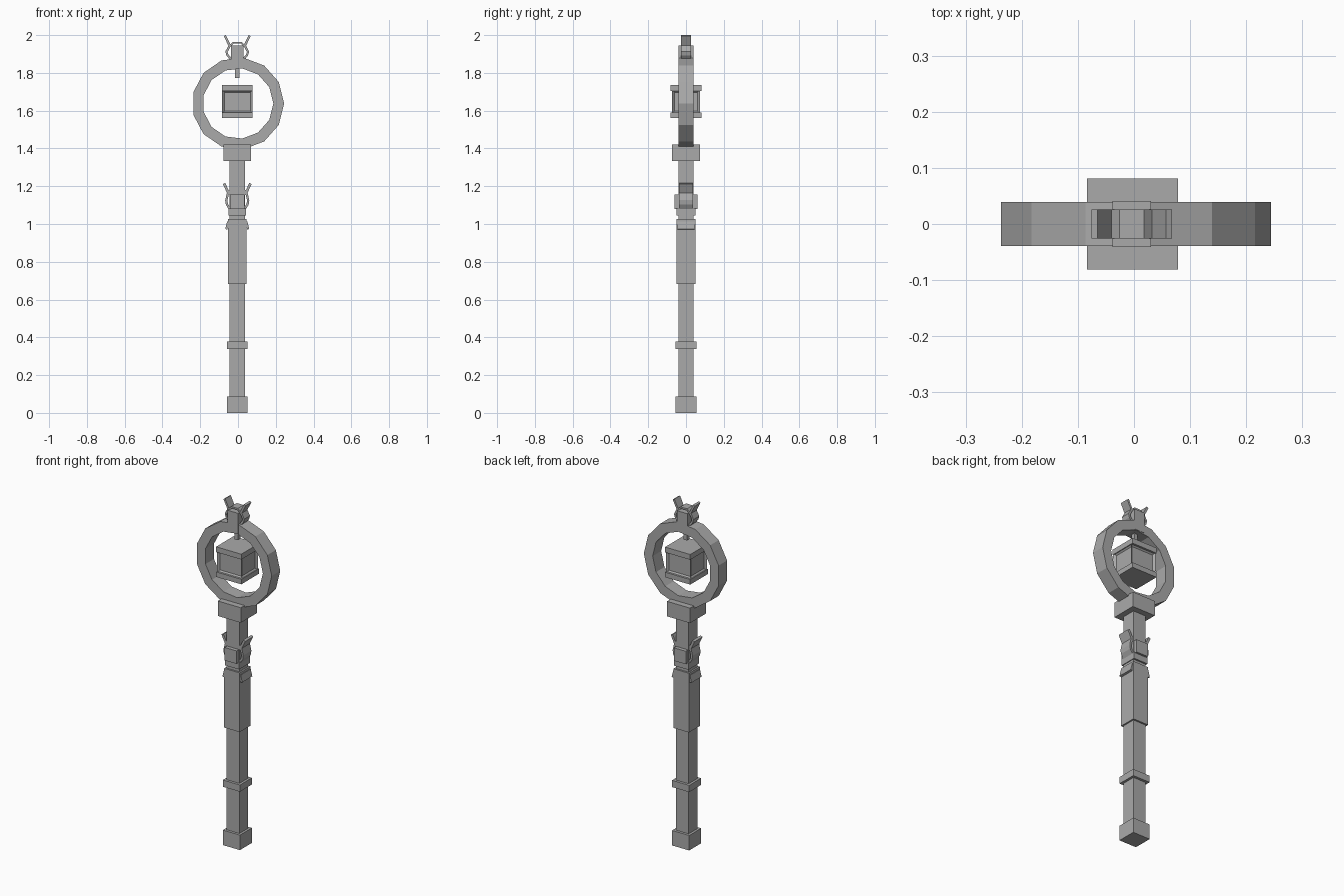
import bpy, bmesh, math
from mathutils import Vector

cube = bpy.data.objects.get("Cube")
if cube:
    bpy.data.objects.remove(cube, do_unlink=True)

grey = bpy.data.materials.new("plain_grey")
grey.use_nodes = True
grey.diffuse_color = (0.4, 0.4, 0.4, 1)
grey.node_tree.nodes["Principled BSDF"].inputs["Base Color"].default_value = (0.4, 0.4, 0.4, 1)

AXIS_X = -0.004  # the shaft sits slightly off centre


def finish(name, bm):
    bmesh.ops.recalc_face_normals(bm, faces=bm.faces)
    mesh = bpy.data.meshes.new(name)
    bm.to_mesh(mesh)
    bm.free()
    mesh.materials.append(grey)
    obj = bpy.data.objects.new(name, mesh)
    bpy.context.collection.objects.link(obj)
    return obj


def box_mesh(hx, hy, z0, z1, x=AXIS_X):
    bm = bmesh.new()
    bmesh.ops.create_cube(bm, size=1)
    for v in bm.verts:
        v.co = (x + v.co.x * 2 * hx, v.co.y * 2 * hy, z0 + (v.co.z + 0.5) * (z1 - z0))
    return bm


def box(name, hx, hy, z0, z1, x=AXIS_X):
    return finish(name, box_mesh(hx, hy, z0, z1, x))


def strip(name, path, thick, hy):
    """Bent plate: a path in the XZ plane given thickness and depth."""
    pts = [Vector(p) for p in path]
    sides = ([], [])
    for i, p in enumerate(pts):
        d = (pts[min(i + 1, len(pts) - 1)] - pts[max(i - 1, 0)]).normalized()
        n = Vector((-d.y, d.x)) * thick / 2
        sides[0].append(p + n)
        sides[1].append(p - n)
    bm = bmesh.new()
    rows = [[bm.verts.new((q.x, y, q.y)) for q in (a, b) for y in (-hy, hy)]
            for a, b in zip(*sides)]
    for r, s in zip(rows, rows[1:]):
        for i, j in ((0, 1), (1, 3), (3, 2), (2, 0)):
            bm.faces.new((r[i], r[j], s[j], s[i]))
    for r in (rows[0], rows[-1]):
        bm.faces.new((r[0], r[1], r[3], r[2]))
    return finish(name, bm)


def pair(name, path, thick, hy):
    for side, sign in (("left", 1), ("right", -1)):
        strip(f"{side}_{name}", [(AXIS_X + sign * x, z) for x, z in path], thick, hy)


# Staff
box("shaft", 0.041, 0.040, 0.05, 1.36)
box("foot", 0.055, 0.055, 0, 0.087)
box("lower_band", 0.055, 0.055, 0.339, 0.378)
box("grip", 0.05, 0.05, 0.682, 1.026)
box("neck_band", 0.046, 0.05, 1.045, 1.085)
box("collar", 0.074, 0.074, 1.333, 1.42)

# Clasp around the neck
box("clasp_block", 0.038, 0.062, 1.08, 1.155)
pair("clasp_horn", [(0.07, 1.214), (0.042, 1.155)], 0.014, 0.037)
pair("clasp_claw", [(0.045, 1.18), (0.058, 1.125), (0.055, 1.105), (0.04, 1.08)], 0.012, 0.037)
pair("grip_flap", [(0.058, 0.972), (0.048, 1.012)], 0.012, 0.046)

# Thirteen sided ring
SIDES, CENTRE_Z, DEPTH = 13, 1.638, 0.039
bm = bmesh.new()
rows = []
for i in range(SIDES):
    a = math.tau * i / SIDES
    rows.append([bm.verts.new((r * math.cos(a), y, CENTRE_Z + r * math.sin(a)))
                 for r, y in ((0.244, -DEPTH), (0.244, DEPTH), (0.187, DEPTH), (0.187, -DEPTH))])
for i, r in enumerate(rows):
    s = rows[(i + 1) % SIDES]
    for k in range(4):
        bm.faces.new((r[k], r[(k + 1) % 4], s[(k + 1) % 4], s[k]))
finish("ring", bm)

# Hanging lantern with recessed panels
bm = box_mesh(0.081, 0.074, 1.585, 1.71, -0.003)
bm.normal_update()
walls = [f for f in bm.faces if abs(f.normal.z) < 0.5]
bmesh.ops.inset_individual(bm, faces=walls, thickness=0.018, depth=-0.012)
finish("lantern_body", bm)
box("lantern_top", 0.081, 0.081, 1.705, 1.736, -0.003)
box("lantern_base", 0.081, 0.081, 1.561, 1.59, -0.003)
box("hanger_rod", 0.011, 0.012, 1.772, 1.85)

# Crest on the ring
box("crest_block", 0.034, 0.041, 1.825, 1.945)
pair("crest_horn", [(0.066, 1.997), (0.038, 1.94)], 0.012, 0.026)
pair("crest_claw", [(0.038, 1.948), (0.057, 1.912), (0.052, 1.895), (0.03, 1.868)], 0.012, 0.026)
strip("crest_arch", [(AXIS_X + x, z) for x, z in
                     ((-0.04, 1.94), (-0.02, 1.96), (0.02, 1.96), (0.04, 1.94))], 0.01, 0.026)
